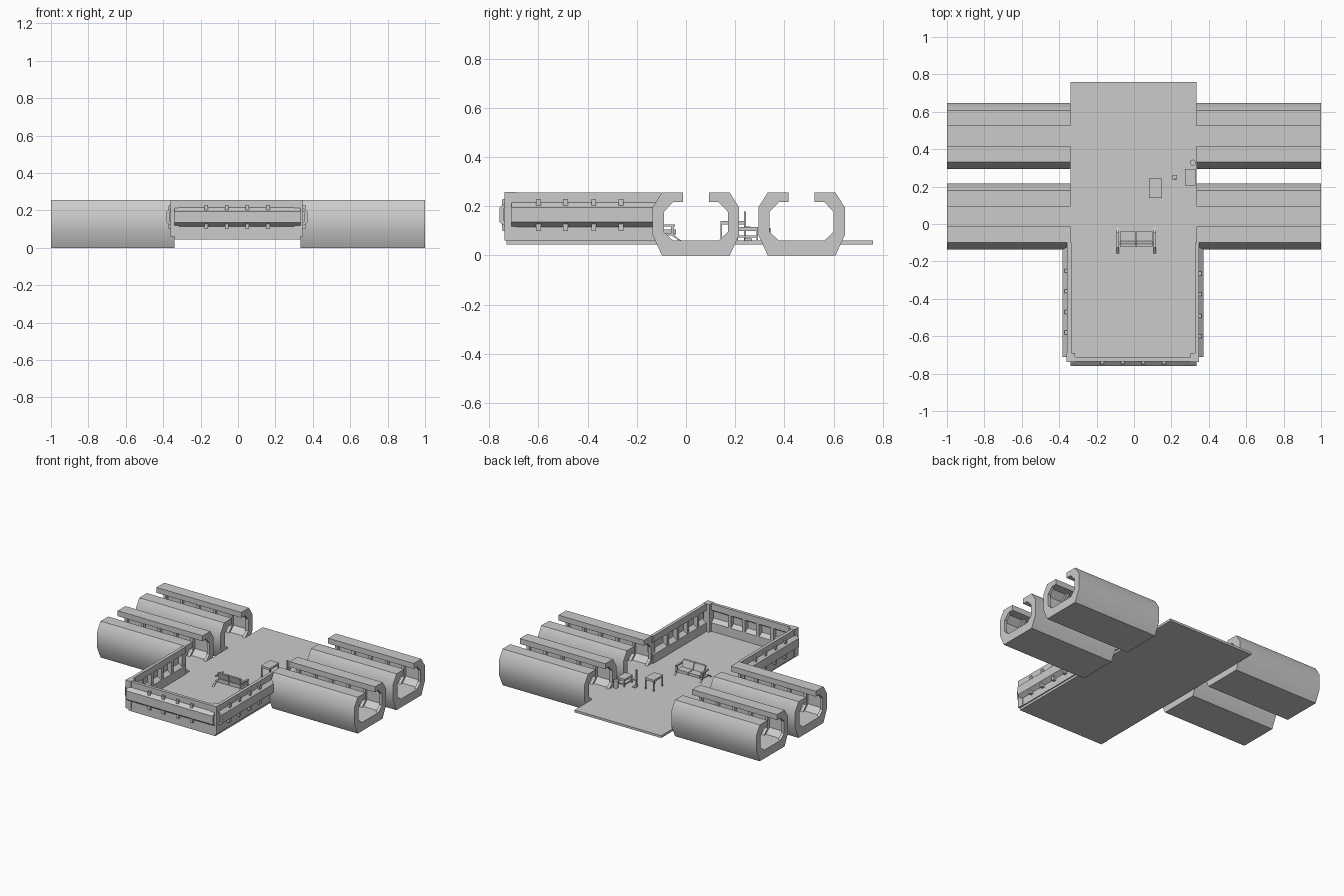
import bpy, bmesh, math
from mathutils import Vector

if "Cube" in bpy.data.objects:
    bpy.data.objects.remove(bpy.data.objects["Cube"])

def finish(bm, name, smooth=None):
    bmesh.ops.recalc_face_normals(bm, faces=bm.faces[:])
    me = bpy.data.meshes.new(name)
    bm.to_mesh(me)
    bm.free()
    ob = bpy.data.objects.new(name, me)
    bpy.context.collection.objects.link(ob)
    if smooth:
        bpy.ops.object.select_all(action='DESELECT')
        ob.select_set(True)
        bpy.context.view_layer.objects.active = ob
        bpy.ops.object.shade_smooth_by_angle(angle=math.radians(smooth))
    return ob

def prism(bm, pts, vec):
    """Extrude a closed outline of 3D points along vec."""
    a = [bm.verts.new(p) for p in pts]
    b = [bm.verts.new(Vector(p) + Vector(vec)) for p in pts]
    bm.faces.new(a)
    bm.faces.new(b[::-1])
    for i in range(len(a)):
        j = (i + 1) % len(a)
        bm.faces.new((a[i], a[j], b[j], b[i]))

def add_box(bm, x0, x1, y0, y1, z0, z1):
    prism(bm, [(x0, y0, z0), (x1, y0, z0), (x1, y1, z0), (x0, y1, z0)], (0, 0, z1 - z0))

def boxes(name, *specs):
    bm = bmesh.new()
    for s in specs:
        add_box(bm, *s)
    return finish(bm, name)

# Floor slab
boxes("floor_slab", (-0.34, 0.335, -0.73, 0.76, 0.045, 0.061))

# Open-topped tube corridors: thin shell plus deeper ribs
def tube_profile(inner):
    half = [(0.138, 0), (0.176, 0.083), (0.176, 0.195), (0.138, 0.255),
            (0.053, 0.255), (0.053, 0.217), (inner - 0.038, 0.217),
            (inner, 0.177), (inner, 0.095), (inner - 0.038, 0.06)]
    return half + [(-y, z) for y, z in reversed(half)]

def tube(name, x0, x1, yc):
    def part(bm, inner, a, b):
        prism(bm, [(a, yc + y, z) for y, z in tube_profile(inner)], (b - a, 0, 0))
    bm = bmesh.new()
    part(bm, 0.15, x0 + 0.02, x1 - 0.02)
    finish(bm, name + "_shell", 35)
    bm = bmesh.new()
    n = 6
    for i in range(n):
        a = x0 + (x1 - x0 - 0.02) * i / (n - 1)
        part(bm, 0.13, a, a + 0.02)
    finish(bm, name + "_ribs", 35)

for side, x0, x1 in (("left", -1, -0.34), ("right", 0.335, 1)):
    for row, yc in (("front", 0.04), ("back", 0.47)):
        tube(f"{side}_{row}_tube", x0, x1, yc)

# Bulged parapet walls with inner posts and outer brackets
WALL = [(0.018, 0.061), (0.018, 0.115), (0.046, 0.135), (0.046, 0.195), (0.022, 0.215),
        (0.022, 0.255), (0, 0.255), (0, 0.21), (0.031, 0.19), (0.031, 0.142), (0, 0.122), (0, 0.061)]

def wall(name, origin, along, out, length, stations):
    o, u, d = Vector(origin), Vector(along), Vector(out)
    up = Vector((0, 0, 1))
    bm = bmesh.new()
    prism(bm, [o + d * p + up * z for p, z in WALL], u * length)
    finish(bm, name)
    bm = bmesh.new()
    for s in stations:
        for p0, p1, z0, z1 in ((0, 0.035, 0.1, 0.23), (0.01, 0.036, 0.102, 0.13), (0.01, 0.036, 0.2, 0.225)):
            c = o + u * (s - 0.01)
            prism(bm, [c + d * p + up * z for p, z in ((p0, z0), (p1, z0), (p1, z1), (p0, z1))], u * 0.02)
    finish(bm, name + "_posts")

wall("front_wall", (-0.34, -0.712, 0), (1, 0, 0), (0, -1, 0), 0.675, (0.17, 0.28, 0.39, 0.5))
wall("left_wall", (-0.335, -0.71, 0), (0, 1, 0), (-1, 0, 0), 0.61, (0.13, 0.24, 0.35, 0.46))
wall("right_wall", (0.325, -0.71, 0), (0, 1, 0), (1, 0, 0), 0.61, (0.11, 0.22, 0.335, 0.445))

# Corner posts
boxes("corner_posts", (-0.36, -0.315, -0.737, -0.69, 0.061, 0.257),
      (0.302, 0.347, -0.737, -0.69, 0.061, 0.257))

# Sofa facing the back: seat cushions, backrest, arms and splayed legs
boxes("sofa_seat", (-0.075, 0.008, -0.115, -0.04, 0.085, 0.105),
      (0.012, 0.098, -0.115, -0.04, 0.085, 0.105))
bm = bmesh.new()
for a, b in ((-0.075, 0.008), (0.012, 0.098)):
    prism(bm, [(a, -0.105, 0.09), (a, -0.09, 0.1), (a, -0.107, 0.15), (a, -0.122, 0.15)], (b - a, 0, 0))
finish(bm, "sofa_backrest")
bm = bmesh.new()
for x in (-0.093, 0.105):
    add_box(bm, x, x + 0.012, -0.125, -0.045, 0.118, 0.126)
    add_box(bm, x, x + 0.012, -0.125, -0.045, 0.08, 0.088)
    add_box(bm, x, x + 0.012, -0.06, -0.05, 0.08, 0.12)
    for y0, y1 in ((-0.06, -0.025), (-0.12, -0.152)):
        prism(bm, [(x, y0 - 0.005, 0.085), (x, y0 + 0.005, 0.085),
                   (x, y1 + 0.005, 0.061), (x, y1 - 0.005, 0.061)], (0.012, 0, 0))
add_box(bm, -0.093, 0.117, -0.112, -0.1, 0.078, 0.086)
finish(bm, "sofa_frame")

# Tables
def table(name, x0, x1, y0, y1, z0, z1, leg=0.007):
    legs = [(a, a + leg, b, b + leg, 0.061, z0) for a in (x0, x1 - leg) for b in (y0, y1 - leg)]
    boxes(name, (x0, x1, y0, y1, z0, z1), *legs)

table("coffee_table", 0.08, 0.15, 0.14, 0.242, 0.125, 0.14)
table("side_bench", 0.272, 0.33, 0.205, 0.293, 0.1, 0.115)
boxes("bench_shelf", (0.275, 0.327, 0.208, 0.29, 0.072, 0.08))

# Small stand
boxes("small_stand", (0.207, 0.23, 0.237, 0.268, 0.061, 0.068),
      (0.214, 0.222, 0.235, 0.243, 0.061, 0.178), (0.207, 0.23, 0.237, 0.262, 0.11, 0.118))

# Round bin
bm = bmesh.new()
prism(bm, [(0.315 + 0.016 * math.cos(i * math.pi / 8), 0.328 + 0.016 * math.sin(i * math.pi / 8), 0.061)
           for i in range(16)], (0, 0, 0.05))
finish(bm, "round_bin", 35)
